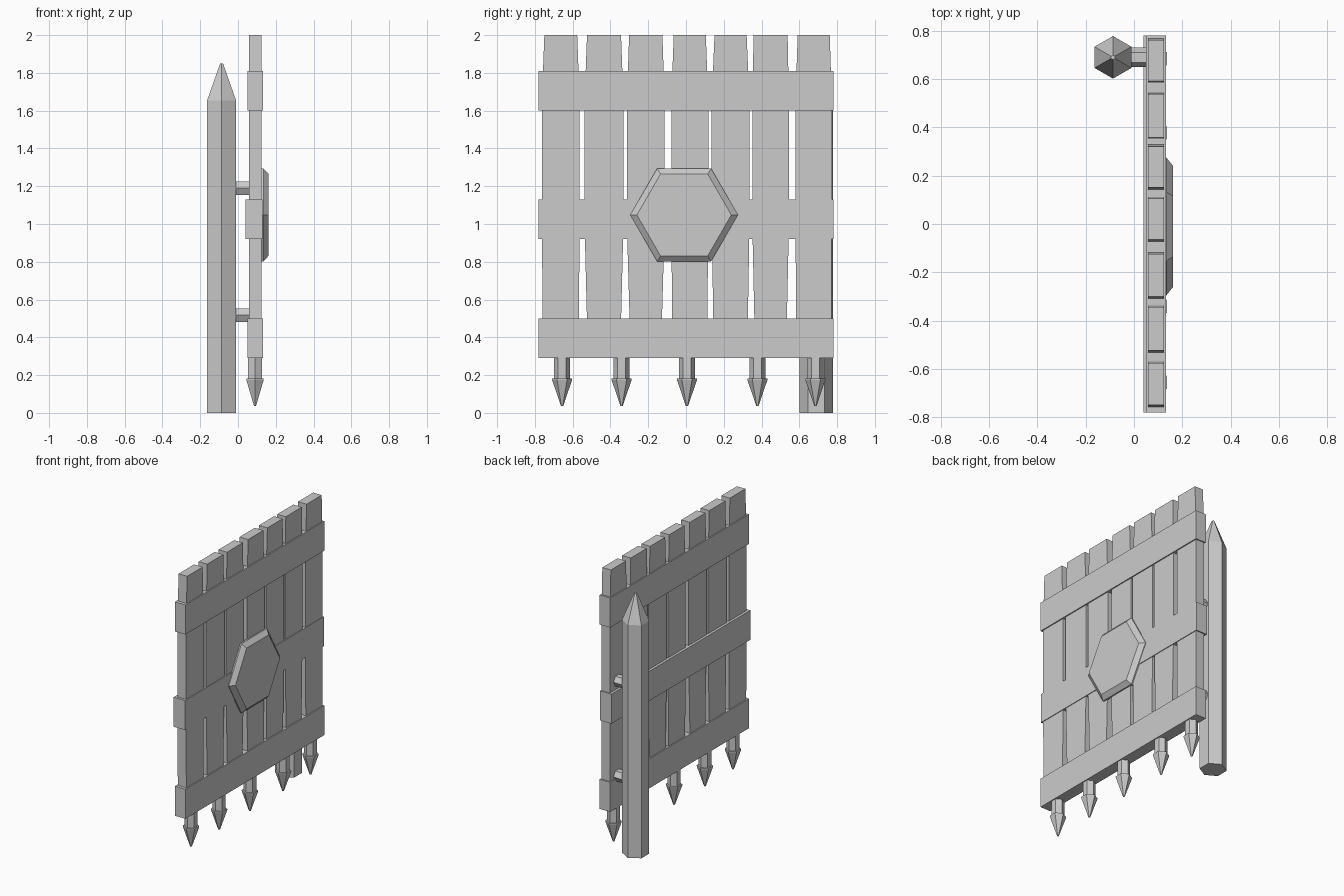
import bpy, bmesh, math
from mathutils import Matrix

if "Cube" in bpy.data.objects:
    bpy.data.objects.remove(bpy.data.objects["Cube"])

iron = bpy.data.materials.new("plain_grey")
iron.diffuse_color = (0.6, 0.6, 0.6, 1)
iron.use_nodes = True
iron.node_tree.nodes["Principled BSDF"].inputs["Base Color"].default_value = iron.diffuse_color


def loft(name, rings):
    """Skin a stack of equal-length point rings and cap both ends."""
    bm = bmesh.new()
    loops = [[bm.verts.new(p) for p in ring] for ring in rings]
    n = len(loops[0])
    for a, b in zip(loops, loops[1:]):
        for i in range(n):
            j = (i + 1) % n
            bm.faces.new((a[i], a[j], b[j], b[i]))
    bm.faces.new(loops[0])
    bm.faces.new(loops[-1])
    bmesh.ops.recalc_face_normals(bm, faces=bm.faces)
    mesh = bpy.data.meshes.new(name)
    bm.to_mesh(mesh)
    bm.free()
    mesh.materials.append(iron)
    obj = bpy.data.objects.new(name, mesh)
    bpy.context.collection.objects.link(obj)
    return obj


def hexagon(radius):
    """Six points (u, v) with corners on the +u and -u axis."""
    return [(radius * math.cos(k * math.pi / 3), radius * math.sin(k * math.pi / 3)) for k in range(6)]


def hex_upright(name, x, y, levels):
    """Hexagonal part along z from (z, radius) levels."""
    return loft(name, [[(x + v, y + u, z) for u, v in hexagon(r)] for z, r in levels])


def hex_sideways(name, y, z, levels):
    """Hexagonal part along x from (x, radius) levels."""
    return loft(name, [[(x, y + u, z + v) for u, v in hexagon(r)] for x, r in levels])


def slab(name, x0, x1, levels):
    """Board between x0 and x1 from (z, y_min, y_max) levels."""
    return loft(name, [[(x0, a, z), (x1, a, z), (x1, b, z), (x0, b, z)] for z, a, b in levels])


# Seven planks, slightly bulged in the middle: (centre, bottom, middle, top half widths)
planks = [(-0.663, 0.095, 0.1, 0.087), (-0.434, 0.088, 0.103, 0.09),
          (-0.213, 0.083, 0.1, 0.088), (0.02, 0.092, 0.098, 0.085),
          (0.236, 0.09, 0.1, 0.085), (0.448, 0.084, 0.097, 0.09),
          (0.676, 0.093, 0.096, 0.085)]
for i, (c, low, mid, top) in enumerate(planks):
    slab(f"plank_{i + 1}", 0.058, 0.125,
         [(0.4, c - low, c + low), (1.0, c - mid, c + mid),
          (1.65, c - mid, c + mid), (2.0, c - top, c + top)])

# Three cross rails
for name, x0, x1, z in (("bottom_rail", 0.05, 0.133, 0.29),
                        ("middle_rail", 0.04, 0.13, 0.92),
                        ("top_rail", 0.05, 0.133, 1.6)):
    slab(name, x0, x1, [(z, -0.78, 0.78), (z + 0.21, -0.78, 0.78)])

# Bevelled hexagonal boss
hex_sideways("boss", -0.01, 1.048, [(0.12, 0.285), (0.134, 0.285), (0.162, 0.25)])

# Spikes under the bottom rail
for i, y in enumerate((-0.656, -0.341, 0.005, 0.378, 0.685)):
    hex_upright(f"spike_shaft_{i + 1}", 0.09, y, [(0.15, 0.042), (0.32, 0.042)])
    hex_upright(f"spike_head_{i + 1}", 0.09, y, [(0.036, 0.006), (0.175, 0.053), (0.182, 0.053)])

# Hinge post with pointed cap
hex_upright("hinge_post", -0.087, 0.69, [(0, 0.088), (1.655, 0.088), (1.85, 0.009)])

# Hinge pins joining post and planks
for name, z in (("lower_hinge", 0.517), ("upper_hinge", 1.19)):
    hex_sideways(name, 0.69, z, [(-0.04, 0.041), (0.07, 0.041)])
